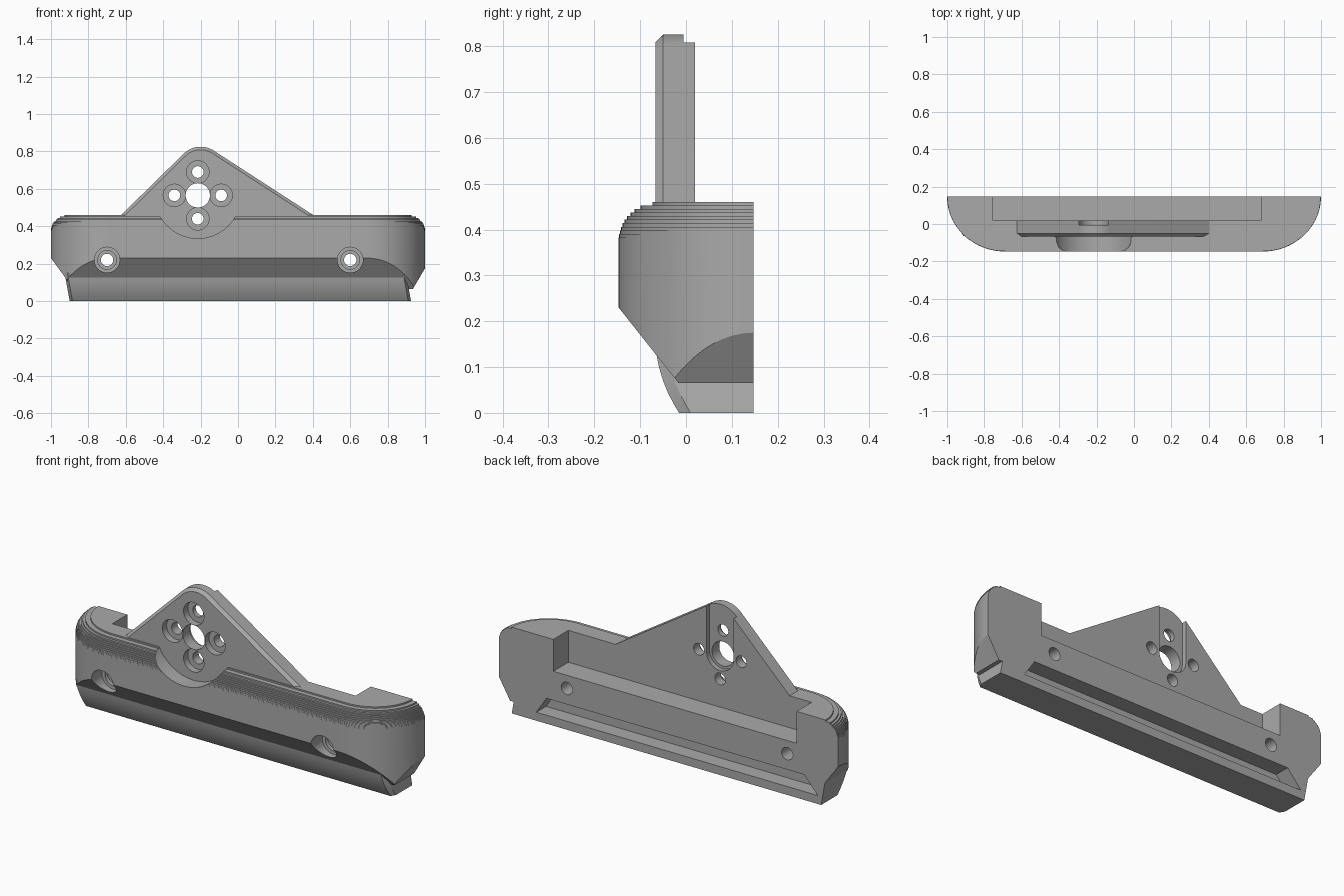
import bpy, bmesh, math
from mathutils import Vector

if "Cube" in bpy.data.objects:
    bpy.data.objects.remove(bpy.data.objects["Cube"])

grey = bpy.data.materials.new("plain_grey")
grey.use_nodes = True
grey.diffuse_color = (0.4, 0.4, 0.4, 1)
grey.node_tree.nodes["Principled BSDF"].inputs["Base Color"].default_value = grey.diffuse_color

BACK = 0.147


def loft(name, rings, cuts=()):
    """Closed solid through matching rings; each cut is (point, normal) and removes the normal side."""
    bm = bmesh.new()
    loops = [[bm.verts.new(p) for p in ring] for ring in rings]
    n = len(loops[0])
    for a, b in zip(loops, loops[1:]):
        for i in range(n):
            j = (i + 1) % n
            bm.faces.new((a[i], a[j], b[j], b[i]))
    bm.faces.new(loops[0][::-1])
    bm.faces.new(loops[-1])
    for point, normal in cuts:
        res = bmesh.ops.bisect_plane(bm, geom=bm.verts[:] + bm.edges[:] + bm.faces[:], plane_co=point,
                                     plane_no=normal, clear_outer=True)
        edges = [e for e in res["geom_cut"] if isinstance(e, bmesh.types.BMEdge)]
        bmesh.ops.contextual_create(bm, geom=edges)
    bmesh.ops.recalc_face_normals(bm, faces=bm.faces[:])
    mesh = bpy.data.meshes.new(name)
    bm.to_mesh(mesh)
    bm.free()
    mesh.materials.append(grey)
    obj = bpy.data.objects.new(name, mesh)
    bpy.context.collection.objects.link(obj)
    return obj


def prism(name, pts, y0, y1):
    return loft(name, [[(x, y, z) for x, z in pts] for y in (y0, y1)])


def circle(x, z, r, start=0, end=360, n=40):
    steps = n if end - start == 360 else n + 1
    angles = [math.radians(start + (end - start) * i / n) for i in range(steps)]
    return [(x + r * math.cos(a), z + r * math.sin(a)) for a in angles]


def box(name, x0, x1, y0, y1, z0, z1):
    return prism(name, [(x0, z0), (x1, z0), (x1, z1), (x0, z1)], y0, y1)


def boolean(target, other, operation="DIFFERENCE"):
    other.hide_render = True
    mod = target.modifiers.new("bool", "BOOLEAN")
    mod.operation, mod.solver, mod.object = operation, "EXACT", other
    bpy.context.view_layer.objects.active = target
    bpy.ops.object.modifier_apply(modifier=mod.name)
    bpy.data.objects.remove(other)


def drill(target, x, z, r, y0=-0.3, y1=0.3):
    boolean(target, prism("drill", circle(x, z, r), y0, y1))


# Main body: rounded plan, with a stepped fillet around the top
def plan(inset, z):
    rx, ry, n = 0.31 - inset, 0.294 - inset, 20
    quarter = [(0.69 + rx * math.cos(a), BACK - ry * math.sin(a))
               for a in (math.pi / 2 * i / n for i in range(n + 1))]
    right = [(1 - inset, BACK + 0.02)] + quarter
    return [(x, y, z) for x, y in right] + [(-x, y, z) for x, y in reversed(right)]


rings, layers, radius = [plan(0, 0.065)], 11, 0.085
inset = 0
for k in range(layers):
    z = 0.46 - radius + radius * k / layers
    rings.append(plan(inset, z))
    inset = radius * (1 - math.sqrt(1 - ((k + 0.9) / layers) ** 2))
    rings.append(plan(inset, z))
rings.append(plan(inset, 0.46))
body = loft("bracket_body", rings, [
    ((0, -0.147, 0.23), Vector((0, -0.11, -0.087)).normalized()),
    ((-1, 0, 0.23), Vector((-0.11, 0, -0.08)).normalized()),
    ((1, 0, 0.175), Vector((0.11, 0, -0.065)).normalized()),
])

# Round pocket in the front face
hub_x, hub_z = -0.215, 0.565
drill(body, hub_x, hub_z, 0.23, -0.3, -0.06)

# Curved lower lip with chamfered ends
front = [(-0.015, 0), (-0.027, 0.02), (-0.039, 0.043), (-0.05, 0.07),
         (-0.059, 0.1), (-0.065, 0.13), (-0.065, 0.15)]


def lip_ring(x, inset):
    pts = [(y + inset, z) for y, z in front] + [(BACK + 0.03, 0.15), (BACK + 0.03, 0)]
    return [(x - 0.18 * z, y, z) for y, z in pts]


lip = loft("lower_lip", [lip_ring(-0.9, 0.025), lip_ring(-0.885, 0),
                         lip_ring(0.91, 0), lip_ring(0.925, 0.025)])
boolean(body, lip, "UNION")


# Triangular mounting plate with a chamfered front edge
def outline(d):
    arc = circle(-0.2, 0.695, 0.13 - d, 57.5, 135, 16)
    left, right = -0.63 + 1.4 * d, 0.41 - 1.8 * d
    return arc + [(left, 0.455), (left, 0.31), (right, 0.31), (right, 0.455)]


plate = loft("mounting_plate", [[(x, y, z) for x, z in outline(d)]
                                for y, d in ((-0.066, 0.016), (-0.05, 0), (0.04, 0))])
boolean(body, plate, "UNION")

# Rear notch, trimmed rear face and groove in the lip
boolean(body, box("notch", -0.755, 0.68, 0.02, 0.5, 0.29, 1))
boolean(body, box("rear_trim", -2, 2, BACK, 0.6, -1, 2))
boolean(body, prism("groove", [(-0.88, 0.045), (0.78, 0.045), (0.72, 0.135), (-0.8, 0.135)], 0.065, 0.3))

# Rear slot above the central hole
slot = circle(hub_x, hub_z, 0.08, 180, 360, 24) + [(hub_x + 0.08, 1), (hub_x - 0.08, 1)]
boolean(body, prism("slot", slot, -0.005, 0.3))

# Central hole and four counterbored holes around it
drill(body, hub_x, hub_z, 0.065)
for dx, dz in ((1, 0), (-1, 0), (0, 1), (0, -1)):
    x, z = hub_x + 0.125 * dx, hub_z + 0.125 * dz
    drill(body, x, z, 0.06, -0.3, -0.03)
    drill(body, x, z, 0.031)

# Two mounting holes with stepped recesses
for x in (-0.7, 0.6):
    drill(body, x, 0.22, 0.068, -0.3, -0.05)
    drill(body, x, 0.22, 0.05, -0.3, -0.03)
    drill(body, x, 0.22, 0.033)

bpy.ops.object.select_all(action="DESELECT")
body.select_set(True)
bpy.context.view_layer.objects.active = body
bpy.ops.object.shade_smooth_by_angle(angle=math.radians(25))
